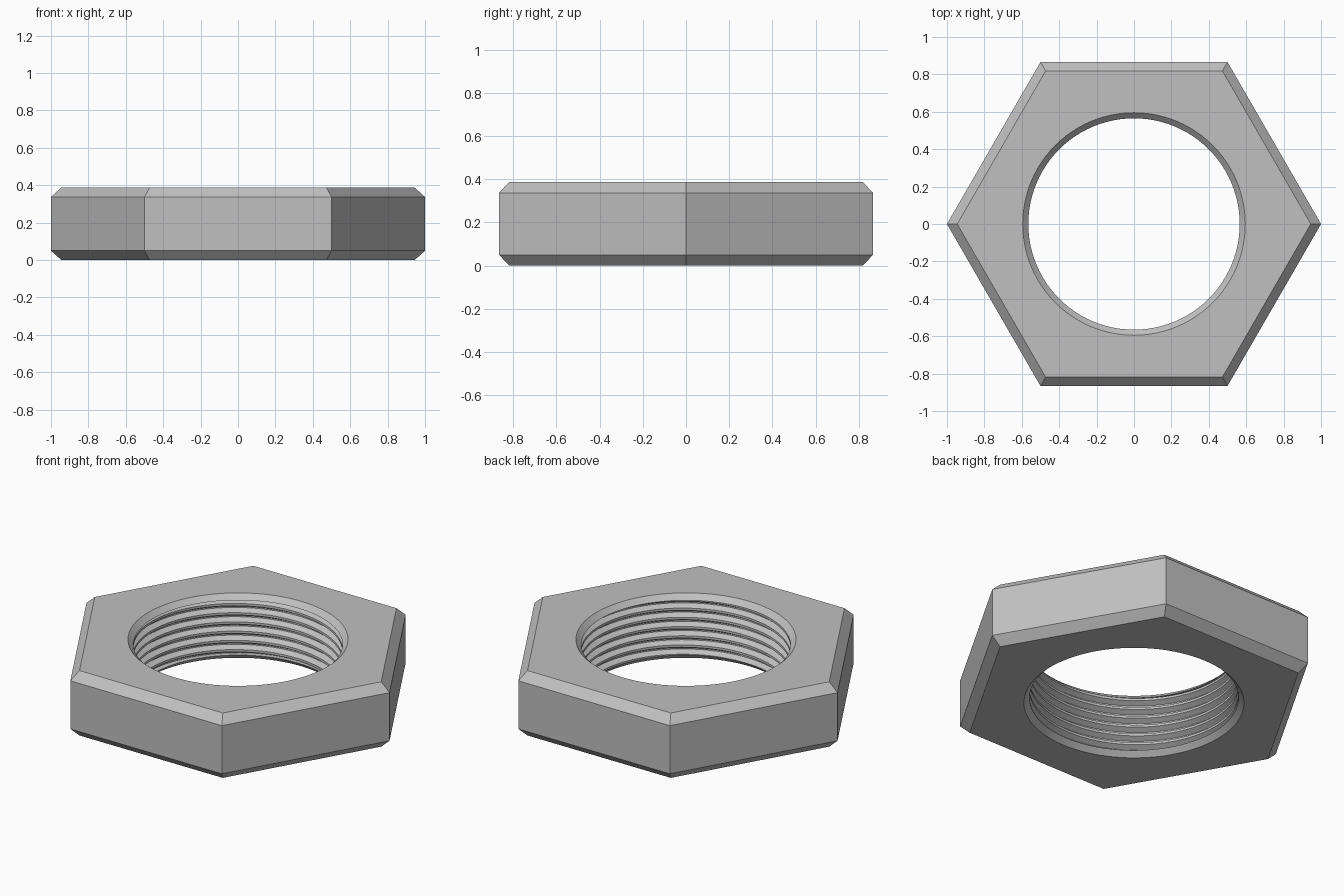
import bpy
import bmesh
from math import cos, sin, pi, radians

if "Cube" in bpy.data.objects:
    bpy.data.objects.remove(bpy.data.objects["Cube"])

# Main sizes
HEIGHT = 0.387
HEX_OUTER, HEX_FACE, BEVEL = 1.0, 0.945, 0.05
MINOR, MAJOR, MOUTH = 0.565, 0.595, 0.03
PITCH, SEGMENTS = 0.055, 96
LOW, HIGH = MOUTH, HEIGHT - MOUTH

# Corners of one thread turn, as fractions of the pitch
CREST, ROOT_START, ROOT_END = 0.25, 0.56, 0.69


def hex_radius(corner, angle):
    """Radius of a hexagon, with a corner on the x axis, at an angle."""
    return corner * cos(pi / 6) / cos(angle % (pi / 3) - pi / 6)


def thread_radius(phase):
    depth = MAJOR - MINOR
    if phase < CREST:
        return MINOR
    if phase < ROOT_START:
        return MINOR + depth * (phase - CREST) / (ROOT_START - CREST)
    if phase < ROOT_END:
        return MAJOR
    return MINOR + depth * (1 - phase) / (1 - ROOT_END)


def section(column):
    """Closed (radius, height) section through the nut at one column."""
    turn_part = column / SEGMENTS
    angle = 2 * pi * (column % SEGMENTS) / SEGMENTS
    outer, face = hex_radius(HEX_OUTER, angle), hex_radius(HEX_FACE, angle)
    body = [(face, 0), (outer, BEVEL), (outer, HEIGHT - BEVEL), (face, HEIGHT)]
    thread = []
    turns = int((HIGH - LOW) / PITCH) + 2
    for turn in range(-1, turns):
        for part in (0, CREST, ROOT_START, ROOT_END):
            z = LOW + (turn + part + turn_part) * PITCH
            z = min(max(z, LOW), HIGH)
            thread.append((thread_radius(((z - LOW) / PITCH - turn_part) % 1), z))
    top_mouth = [(MAJOR, HEIGHT), (MINOR, HIGH)]
    bottom_mouth = [(MINOR, LOW), (MAJOR, 0)]
    return body + top_mouth + thread[::-1] + bottom_mouth


# Sweep the section round the axis; the thread climbs one pitch per turn
bm = bmesh.new()
columns = []
for i in range(SEGMENTS + 1):
    a = 2 * pi * i / SEGMENTS
    columns.append([bm.verts.new((r * cos(a), r * sin(a), z)) for r, z in section(i)])
for left, right in zip(columns, columns[1:]):
    for j in range(len(left)):
        bm.faces.new((left[j - 1], right[j - 1], right[j], left[j]))
bmesh.ops.remove_doubles(bm, verts=bm.verts, dist=0.00002)
bmesh.ops.recalc_face_normals(bm, faces=bm.faces)

mesh = bpy.data.meshes.new("hex_nut")
bm.to_mesh(mesh)
bm.free()
nut = bpy.data.objects.new("hex_nut", mesh)
bpy.context.collection.objects.link(nut)

# Plain grey metal
grey = bpy.data.materials.new("grey_metal")
grey.use_nodes = True
colour = (0.53, 0.53, 0.53, 1)
grey.diffuse_color = colour
grey.node_tree.nodes["Principled BSDF"].inputs["Base Color"].default_value = colour
mesh.materials.append(grey)

# Smooth bore, crisp hexagon edges
bpy.ops.object.select_all(action="DESELECT")
nut.select_set(True)
bpy.context.view_layer.objects.active = nut
bpy.ops.object.shade_smooth_by_angle(angle=radians(30))
